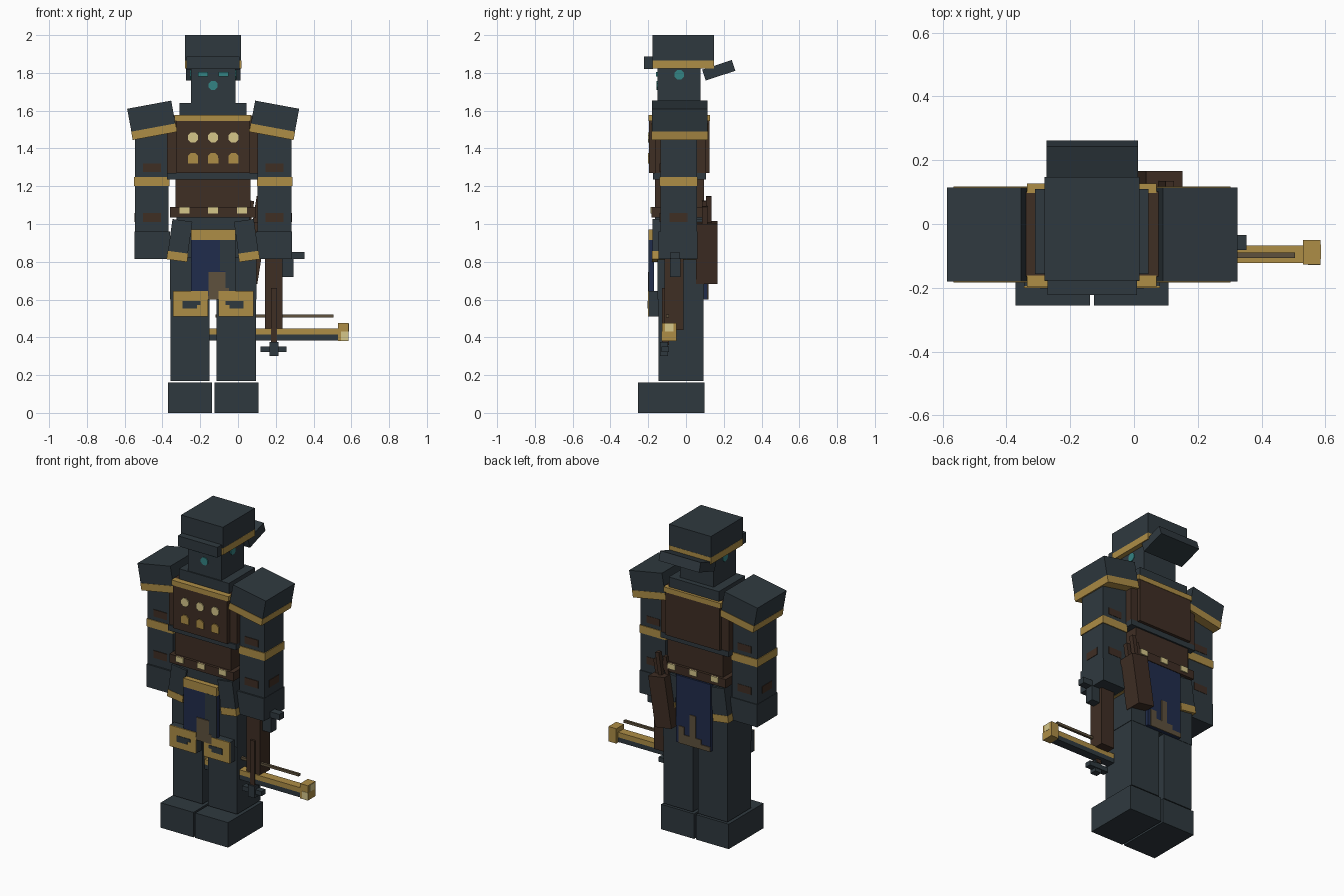
import bpy, math
from mathutils import Matrix, Vector

C = -0.1315  # the figure's mirror plane in x


def material(name, r, g, b):
    def lin(c):
        c /= 255
        return c / 12.92 if c < 0.04045 else ((c + 0.055) / 1.055) ** 2.4
    m = bpy.data.materials.new(name)
    m.diffuse_color = (lin(r), lin(g), lin(b), 1)
    return m


SLATE = material("dark slate", 47, 57, 63)
BROWN = material("leather brown", 63, 46, 36)
GOLD = material("gold trim", 174, 141, 70)
PALE = material("pale gold", 214, 199, 138)
NAVY = material("navy cloth", 32, 44, 76)
MUD = material("worn cloth", 94, 81, 61)
TEAL = material("teal", 52, 132, 132)


def finish(ob, name, mat):
    ob.name = name
    ob.data.materials.append(mat)
    return ob


def box(name, mat, x, y, z, axis=None, deg=0, pivot=None):
    """Box from x, y and z ranges, optionally turned about a pivot."""
    mid = Vector([(r[0] + r[1]) / 2 for r in (x, y, z)])
    bpy.ops.mesh.primitive_cube_add(size=1)
    ob = finish(bpy.context.object, name, mat)
    ob.data.transform(Matrix.Diagonal([r[1] - r[0] for r in (x, y, z)] + [1]))
    p = Vector(pivot) if pivot else mid
    ob.data.transform(Matrix.Translation(mid - p))
    ob.location = p
    if axis:
        ob.rotation_euler["XYZ".index(axis)] = math.radians(deg)
    return ob


def pair(name, mat, x, y, z, axis=None, deg=0, pivot=None):
    """Box on the +x side and its mirror image."""
    box("right_" + name, mat, x, y, z, axis, deg, pivot)
    mx = (2 * C - x[1], 2 * C - x[0])
    mp = (2 * C - pivot[0], pivot[1], pivot[2]) if pivot else None
    box("left_" + name, mat, mx, y, z, axis, -deg, mp)


def disc(name, mat, pos, r, axis):
    rot = (math.pi / 2, 0, 0) if axis == "Y" else (0, math.pi / 2, 0)
    bpy.ops.mesh.primitive_cylinder_add(vertices=8, radius=r, depth=0.009, location=pos, rotation=rot)
    ob = finish(bpy.context.object, name, mat)
    ob.data.transform(Matrix.Rotation(math.pi / 8, 4, "Z"))


# Boots and legs
pair("boot", SLATE, (-0.125, 0.108), (-0.255, 0.097), (0, 0.16))
pair("leg", SLATE, (-0.113, 0.095), (-0.145, 0.092), (0.168, 0.6))
pair("thigh", SLATE, (-0.128, 0.098), (-0.152, 0.094), (0.6, 0.84))

# Knee guards with a notched gold face
pair("knee_guard", SLATE, (-0.104, 0.082), (-0.195, -0.14), (0.51, 0.645))
pair("knee_gold", GOLD, (-0.104, 0.082), (-0.201, -0.195), (0.51, 0.645))
pair("knee_patch", SLATE, (-0.065, 0.03), (-0.204, -0.2), (0.572, 0.592))
pair("knee_patch_low", SLATE, (-0.045, 0.03), (-0.204, -0.2), (0.553, 0.572))

# Pelvis and tilted hip plates with gold hems
box("pelvis", SLATE, (-0.325, 0.062), (-0.165, 0.092), (0.82, 1.035))
hip = (0.045, -0.033, 0.92)
pair("hip_plate", SLATE, (-0.008, 0.098), (-0.178, 0.108), (0.85, 1.02), "Y", -8, hip)
pair("hip_hem", GOLD, (-0.01, 0.1), (-0.18, 0.11), (0.805, 0.85), "Y", -8, hip)

# Front and back hanging cloths with worn patches
box("front_cloth", NAVY, (-0.25, -0.013), (-0.195, -0.17), (0.6, 0.915))
box("front_cloth_top", GOLD, (-0.25, -0.013), (-0.198, -0.165), (0.915, 0.97))
for x, z in [((-0.095, -0.013), (0.75, 0.915)), ((-0.065, -0.013), (0.6, 0.75))]:
    box("front_cloth_dark_fold", SLATE, x, (-0.199, -0.194), z)
for x, z in [((-0.155, -0.065), (0.6, 0.745)), ((-0.07, -0.047), (0.6, 0.66)),
             ((-0.225, -0.155), (0.6, 0.62))]:
    box("front_cloth_worn", MUD, x, (-0.201, -0.195), z)
box("back_cloth", NAVY, (-0.255, -0.008), (0.093, 0.115), (0.6, 1.03))
for x, z in [((-0.15, -0.11), (0.66, 0.8)), ((-0.19, -0.07), (0.6, 0.66)),
             ((-0.255, -0.19), (0.6, 0.63)), ((-0.07, -0.03), (0.6, 0.71))]:
    box("back_cloth_worn", MUD, x, (0.115, 0.12), z)

# Waist and studded belt
box("waist", BROWN, (-0.33, 0.065), (-0.165, 0.095), (1.09, 1.24))
box("belt", BROWN, (-0.36, 0.095), (-0.182, 0.112), (1.035, 1.09))
for i in (-1, 0, 1):
    for y in (-0.185, 0.115):
        x = C + i * 0.152
        box("belt_stud", PALE, (x - 0.026, x + 0.026), (y - 0.004, y + 0.004), (1.055, 1.09))

# Chest with front and back plates
box("chest", BROWN, (-0.375, 0.107), (-0.165, 0.102), (1.27, 1.575))
box("chest_base", SLATE, (-0.375, 0.107), (-0.175, 0.105), (1.235, 1.27))
for side, ya, yb in (("front", -0.195, -0.165), ("back", 0.1, 0.124)):
    box(side + "_plate", BROWN, (-0.325, 0.06), (ya, yb), (1.27, 1.545))
    box(side + "_plate_trim", GOLD, (-0.335, 0.07), (ya - 0.003, yb + 0.003), (1.545, 1.577))
for i in (-1, 0, 1):
    x = C + i * 0.107
    disc("upper_stud", PALE, (x, -0.197, 1.458), 0.029, "Y")
    disc("lower_stud", GOLD, (x, -0.197, 1.35), 0.029, "Y")
    box("lower_stud_base", GOLD, (x - 0.027, x + 0.027), (-0.2015, -0.194), (1.32, 1.35))
box("collar", SLATE, (-0.31, 0.045), (-0.157, 0.11), (1.56, 1.64))

# Arms, gloves, bands and leather patches
pair("arm", SLATE, (0.104, 0.283), (-0.135, 0.057), (0.96, 1.5))
pair("glove", SLATE, (0.096, 0.285), (-0.145, 0.062), (0.815, 0.96))
pair("arm_band", GOLD, (0.1, 0.288), (-0.14, 0.062), (1.2, 1.25))
for z in ((1.275, 1.32), (1.01, 1.057)):
    for y in (-0.137, 0.057):
        pair("arm_patch", BROWN, (0.145, 0.24), (y - 0.002, y + 0.002), z)
pair("outer_arm_patch", BROWN, (0.281, 0.286), (-0.088, 0.008), (1.01, 1.057))

# Sloped shoulder guards
sh = (0.192, -0.033, 1.549)
pair("shoulder_guard", SLATE, (0.0735, 0.3105), (-0.181, 0.115), (1.51, 1.633), "Y", 10.5, sh)
pair("shoulder_trim", GOLD, (0.0725, 0.3115), (-0.183, 0.117), (1.465, 1.51), "Y", 10.5, sh)

# Head with glowing face marks
box("head", SLATE, (-0.25, -0.013), (-0.15, 0.077), (1.575, 1.84))
pair("eye", TEAL, (-0.103, -0.05), (-0.158, -0.149), (1.782, 1.806))
disc("mouth_mark", TEAL, (C, -0.151, 1.734), 0.026, "Y")
for x in (-0.25, -0.013):
    disc("side_mark", TEAL, (x, -0.036, 1.79), 0.027, "X")

# Helmet with band, brim and flared neck guard
box("helmet", SLATE, (-0.28, 0.017), (-0.177, 0.147), (1.865, 2.0))
box("helmet_band", GOLD, (-0.281, 0.018), (-0.178, 0.148), (1.822, 1.865))
box("helmet_brim", SLATE, (-0.272, 0.009), (-0.222, -0.175), (1.82, 1.886))
box("neck_guard", SLATE, (-0.275, 0.012), (0.091, 0.256), (1.784, 1.844), "X", 18)

# Tilted quiver and bolts
q = (0.07, 0.11, 0.85)
box("quiver", BROWN, (0.012, 0.128), (0.054, 0.166), (0.69, 1.01), "Y", 9, q)
for i, top in enumerate((1.12, 1.15, 1.1)):
    x, y = 0.03 + i * 0.035, 0.1 + 0.02 * (i % 2)
    box("bolt", BROWN, (x - 0.013, x + 0.013), (y - 0.015, y + 0.015), (1.0, top), "Y", 9, q)

# Crossbow hanging from the right hand
box("stock", BROWN, (0.142, 0.235), (-0.115, -0.012), (0.44, 0.83))
box("bolt_rail", BROWN, (0.175, 0.206), (-0.128, -0.09), (0.36, 0.66))
box("trigger_guard", SLATE, (0.235, 0.293), (-0.085, -0.03), (0.72, 0.82))
box("trigger", SLATE, (0.285, 0.352), (-0.082, -0.035), (0.815, 0.853))
box("stirrup_bar", SLATE, (0.12, 0.258), (-0.13, -0.09), (0.322, 0.352))
box("stirrup_post", SLATE, (0.168, 0.214), (-0.138, -0.095), (0.3, 0.375))
box("bow_limb_gold", GOLD, (-0.15, 0.535), (-0.123, -0.068), (0.414, 0.446))
box("bow_limb_dark", SLATE, (-0.15, 0.535), (-0.123, -0.068), (0.384, 0.414))
box("bow_string", MUD, (-0.12, 0.505), (-0.106, -0.09), (0.505, 0.521))
for x in (-0.205, 0.53):
    box("limb_tip", GOLD, (x, x + 0.055), (-0.127, -0.05), (0.38, 0.475))
box("tip_front_inlay", PALE, (0.545, 0.5855), (-0.129, -0.1265), (0.382, 0.43))
box("tip_side_inlay", PALE, (0.584, 0.587), (-0.11, -0.065), (0.43, 0.472))
